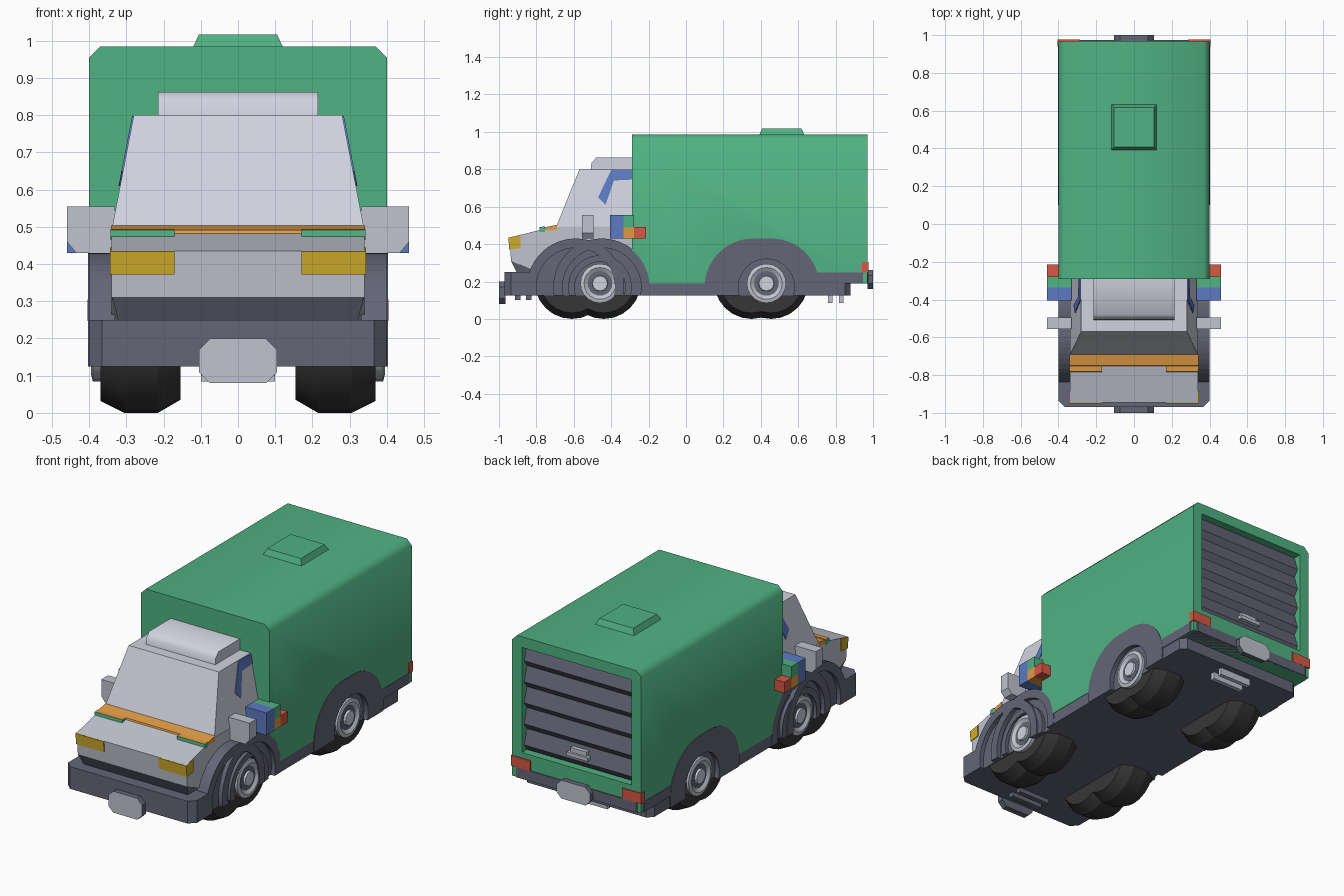
import bpy, bmesh, math
from mathutils import Vector

if "Cube" in bpy.data.objects:
    bpy.data.objects.remove(bpy.data.objects["Cube"])


def mat(name, r, g, b):
    m = bpy.data.materials.new(name)
    m.diffuse_color = [((c / 255 + 0.055) / 1.055) ** 2.4 for c in (r, g, b)] + [1]
    m.use_nodes = True
    m.node_tree.nodes["Principled BSDF"].inputs["Base Color"].default_value = m.diffuse_color
    return m


GREEN = mat("green", 80, 178, 130)
DARK = mat("dark grey", 100, 102, 119)
LIGHT = mat("light grey", 192, 196, 206)
PALE = mat("pale grey", 208, 211, 223)
TYRE = mat("tyre black", 54, 54, 54)
BLUE = mat("blue", 92, 122, 194)
ORANGE = mat("orange", 224, 156, 70)
RED = mat("red", 214, 88, 68)
YELLOW = mat("yellow", 208, 172, 42)


def finish(bm, name, m):
    bmesh.ops.recalc_face_normals(bm, faces=bm.faces)
    me = bpy.data.meshes.new(name)
    bm.to_mesh(me)
    bm.free()
    ob = bpy.data.objects.new(name, me)
    bpy.context.collection.objects.link(ob)
    me.materials.append(m)
    return ob


def loft(name, m, a, b):
    """Join two matching closed loops of points and cap both ends."""
    bm = bmesh.new()
    va, vb = [bm.verts.new(p) for p in a], [bm.verts.new(p) for p in b]
    n = len(va)
    bm.faces.new(va)
    bm.faces.new(vb[::-1])
    for i in range(n):
        j = (i + 1) % n
        bm.faces.new((va[i], vb[i], vb[j], va[j]))
    return finish(bm, name, m)


def prism_x(name, m, pts, x0, x1):
    return loft(name, m, [(x0, y, z) for y, z in pts], [(x1, y, z) for y, z in pts])


def prism_y(name, m, pts, y0, y1):
    return loft(name, m, [(x, y0, z) for x, z in pts], [(x, y1, z) for x, z in pts])


def prism_z(name, m, pts, z0, z1):
    return loft(name, m, [(x, y, z0) for x, y in pts], [(x, y, z1) for x, y in pts])


def rect(a0, a1, b0, b1, c=0.0):
    """Rectangle, or octagon when the corner cut c is given."""
    if not c:
        return [(a0, b0), (a1, b0), (a1, b1), (a0, b1)]
    return [(a0 + c, b0), (a1 - c, b0), (a1, b0 + c), (a1, b1 - c),
            (a1 - c, b1), (a0 + c, b1), (a0, b1 - c), (a0, b0 + c)]


def box(name, m, x0, x1, y0, y1, z0, z1):
    return prism_z(name, m, rect(x0, x1, y0, y1), z0, z1)


def paint(ob, m, rule):
    ob.data.materials.append(m)
    for p in ob.data.polygons:
        if rule(p):
            p.material_index = len(ob.data.materials) - 1


def cut(ob, cutter):
    bpy.context.view_layer.objects.active = ob
    mod = ob.modifiers.new("cut", 'BOOLEAN')
    mod.operation, mod.solver, mod.object = 'DIFFERENCE', 'EXACT', cutter
    cutter.hide_render = True
    bpy.ops.object.modifier_apply(modifier=mod.name)


def smooth(ob, deg):
    bpy.ops.object.select_all(action='DESELECT')
    ob.select_set(True)
    bpy.context.view_layer.objects.active = ob
    bpy.ops.object.shade_smooth_by_angle(angle=math.radians(deg))


def arc(c0, c1, r, n=14):
    """Arch line from rear to front round two centres, down to the sill."""
    out, e = [], math.asin(0.045 / r)
    for i in range(2 * n + 1):
        t = -e + (math.pi + 2 * e) * i / (2 * n)
        if i <= n:
            out.append((c1 + r * math.cos(t), 0.17 + r * math.sin(t)))
        if i >= n and (i > n or c0 != c1):
            out.append((c0 + r * math.cos(t), 0.17 + r * math.sin(t)))
    return out


def lathe(name, m, prof, s, y, z, n):
    """Spin an (x, radius) profile round an axle at y, z."""
    bm = bmesh.new()
    rings = [[bm.verts.new((s * x, y + r * math.cos(k * math.tau / n), z + r * math.sin(k * math.tau / n)))
              for k in range(n)] for x, r in prof]
    for a, b in zip(rings, rings[1:]):
        for k in range(n):
            bm.faces.new((a[k], a[(k + 1) % n], b[(k + 1) % n], b[k]))
    bm.faces.new(rings[0])
    bm.faces.new(rings[-1])
    ob = finish(bm, name, m)
    smooth(ob, 25)
    return ob


# Cargo body with cut top corners
body = prism_y("cargo_body", GREEN, [(-.4, .19), (.4, .19), (.4, .955), (.37, .985), (-.37, .985), (-.4, .955)], -.29, .97)

# Chassis: floor, raised front bumper and raised rear sill
floor = prism_z("chassis_floor", DARK, rect(-.398, .398, -.95, .88, .03), .125, .192)
bumper = prism_z("front_bumper", DARK, rect(-.4, .4, -.97, -.3, .035), .125, .25)
sill = prism_z("rear_sill", DARK, rect(-.402, .402, .6, .975, .03), .19, .247)

# Wheel recesses
ARCHES = {"front": (-.59, -.45, -.46), "rear": (.36, .455, .43)}
for s in (1, -1):
    for c0, c1, h in ARCHES.values():
        cutter = prism_x("cutter", GREEN, [(y, z if z > .126 else .1) for y, z in arc(c0, c1, .255)], s * .36, s * .6)
        for ob in (body, floor, bumper, sill):
            cut(ob, cutter)
        bpy.data.objects.remove(cutter)

# Rear door opening, shutter and handle
door = box("cutter", GREEN, -.34, .34, .90, 1.1, .335, .925)
cut(body, door)
bpy.data.objects.remove(door)
smooth(body, 50)
slats = [(.895, .925), (.895, .335)]
step = .59 / 5
for i in range(5):
    z = .335 + i * step
    slats += [(.925, z), (.95, z + step * .3)]
slats.append((.925, .925))
prism_x("rear_shutter", DARK, slats, -.34, .34)
box("shutter_handle", LIGHT, -.065, .065, .93, .965, .39, .41)
box("shutter_handle_plate", LIGHT, -.05, .05, .93, .953, .40, .435)

# Roof hatch
loft("roof_hatch", GREEN, [(x, y, .98) for x, y in rect(-.122, .122, .39, .635)],
     [(x, y, 1.017) for x, y in rect(-.105, .105, .407, .618)])

# Cab: nose, grille, windscreen block, roof visor
prism_x("cab_nose", LIGHT, [(-.935, .31), (-.945, .435), (-.70, .495), (-.285, .495), (-.285, .25), (-.8, .25)], -.34, .34)
loft("lower_grille", DARK, [(x, y, .24) for x, y in rect(-.32, .32, -.9, -.5)],
     [(x, y, .311) for x, y in rect(-.338, .338, -.937, -.5)])
loft("windscreen_cab", PALE, [(x, y, .49) for x, y in rect(-.34, .34, -.695, -.285)],
     [(x, y, .80) for x, y in rect(-.28, .28, -.57, -.285)])
visor = prism_x("roof_visor", PALE, [(-.51, .79), (-.505, .835), (-.48, .862), (-.285, .862), (-.285, .79)], -.215, .215)
smooth(visor, 50)

# Wiper band on the bonnet
prism_x("wiper_band", ORANGE, [(-.755, .475), (-.75, .491), (-.69, .503), (-.69, .475)], -.341, .341)

# Number plates without lettering, light on the outward face
for name, y0, y1, z0, z1 in (("front_plate", -1, -.965, .08, .2), ("rear_plate", .97, 1, .16, .262)):
    plate = prism_y(name, DARK, rect(-.105, .105, z0, z1, .03), y0, y1)
    paint(plate, LIGHT, lambda p: abs(p.normal.y) > .9 and abs(p.center.y) > .99)

# Tow bars underneath
for y in (-.90, -.84):
    box("front_tow_bar", DARK, -.1, .1, y - .015, y + .015, .1, .14)
for y in (.77, .83):
    box("rear_tow_bar", LIGHT, -.1, .1, y - .012, y + .012, .085, .13)

for s, side in ((1, "right"), (-1, "left")):
    # Headlights wrapping the nose corner
    prism_x(side + "_headlight", YELLOW, [(-.945, .372), (-.95, .434), (-.885, .445), (-.885, .378)], s * .17, s * .344)
    # Bonnet strips
    strip = prism_x(side + "_bonnet_strip", ORANGE, [(-.785, .465), (-.782, .492), (-.753, .494), (-.753, .465)], s * .17, s * .342)
    paint(strip, GREEN, lambda p: p.normal.y < -.8 or abs(p.normal.x) > .8)
    # Side window on the leaning cab side
    win = [(-.47, .65), (-.40, .797), (-.288, .797), (-.288, .745), (-.385, .74), (-.43, .61)]
    face = lambda d: [(s * (.34 - (z - .49) / .31 * .06 + d), y, z) for y, z in win]
    loft(side + "_side_window", BLUE, face(-.004), face(.004))
    # Wing mirror and marker blocks
    prism_y(side + "_mirror", LIGHT, [(s * .33, .43), (s * .435, .43), (s * .46, .46), (s * .46, .555), (s * .33, .555)], -.555, -.495)
    box(side + "_blue_marker", BLUE, s * .33, s * .46, -.405, -.335, .43, .555)
    box(side + "_green_marker", GREEN, s * .33, s * .46, -.336, -.278, .49, .555)
    box(side + "_orange_marker", ORANGE, s * .33, s * .46, -.336, -.278, .43, .491)
    box(side + "_red_marker", RED, s * .39, s * .46, -.279, -.215, .43, .491)
    # Tail lights
    box(side + "_tail_light", RED, s * .285, s * .404, .94, .976, .247, .305)
    # Wheel arches, tyres and hubs
    for end, (c0, c1, h) in ARCHES.items():
        name = end + "_" + side
        prism_x(name + "_arch_backing", DARK, arc(c0, c1, .252 if end == "rear" else .225), s * .33, s * .376)
        if end == "rear":
            prism_x(name + "_arch", DARK, arc(c0, c1, .26) + arc(h, h, .15)[::-1], s * .35, s * .403)
        else:
            for c in (c0, c1):
                prism_x(name + "_arch", DARK, arc(c, c, .26) + arc(c, c, .21)[::-1], s * .33, s * .4)
            prism_x(name + "_hub_arch", DARK, arc(h, h, .17) + arc(h, h, .135)[::-1], s * .35, s * .395)
        for c in ((-.61, -.44) if end == "front" else (.35, .455)):
            lathe(name + "_tyre", TYRE, [(.155, .165), (.215, .2), (.305, .2), (.37, .168)], s, c, .2, 24)
        lathe(name + "_rim", LIGHT, [(.34, .105), (.39, .105), (.395, .085), (.382, .065)], s, h, .19, 20)
        lathe(name + "_rim_well", DARK, [(.37, .066), (.384, .066)], s, h, .19, 20)
        lathe(name + "_hub", PALE, [(.37, .045), (.395, .04)], s, h, .19, 12)
